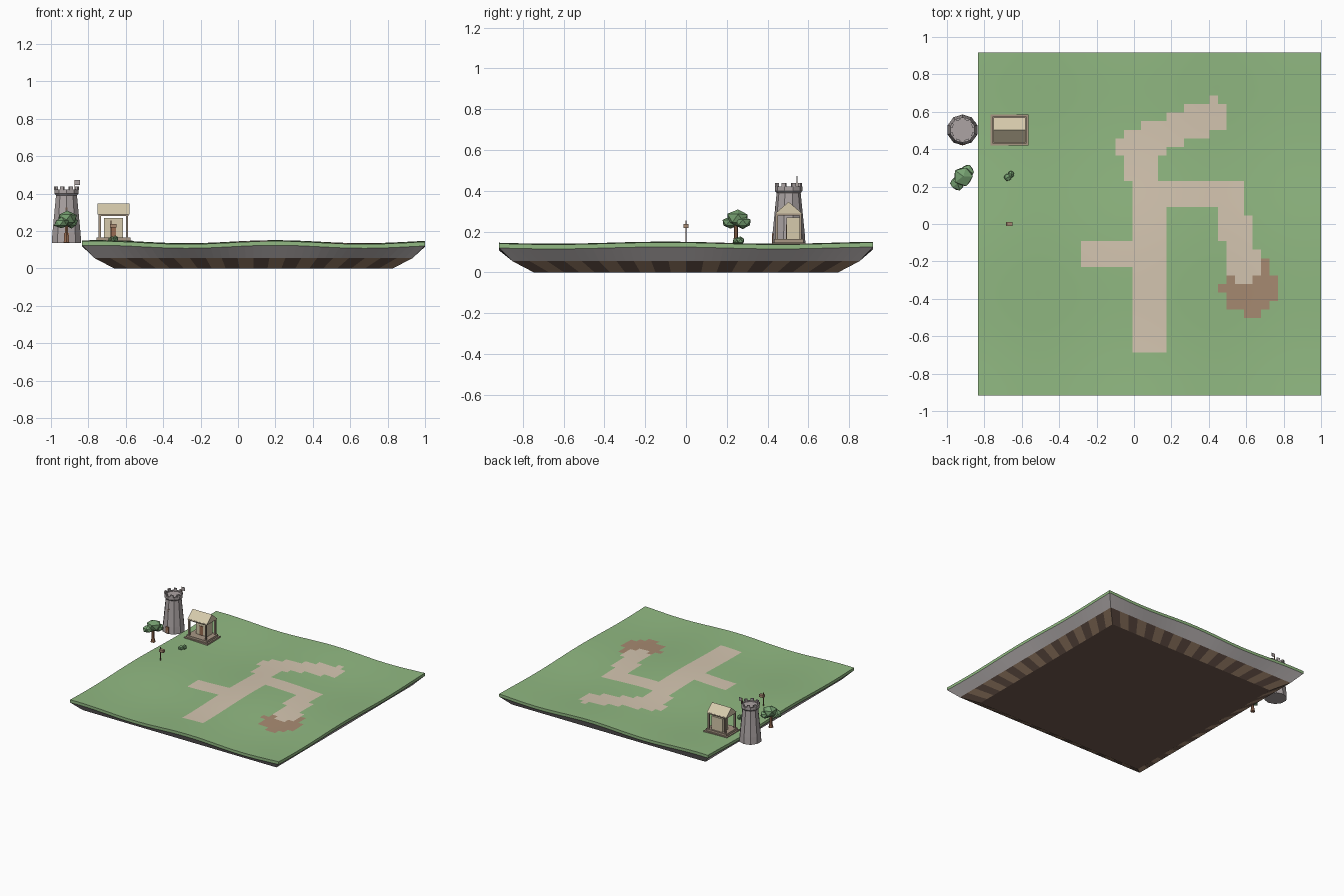
import bpy, bmesh, math, random
from mathutils import Vector

if "Cube" in bpy.data.objects:
    bpy.data.objects.remove(bpy.data.objects["Cube"])

random.seed(4)


def lin(c):
    c /= 255
    return c / 12.92 if c <= 0.04045 else ((c + 0.055) / 1.055) ** 2.4


def mat(name, r, g, b):
    m = bpy.data.materials.new(name)
    m.diffuse_color = (lin(r), lin(g), lin(b), 1)
    m.use_nodes = True
    m.node_tree.nodes["Principled BSDF"].inputs["Base Color"].default_value = m.diffuse_color
    return m


GRASS = mat("grass_green", 145, 185, 130)
PATH = mat("path_sand", 213, 198, 177)
DIRT = mat("dirt_brown", 168, 139, 114)
STONE = mat("tower_stone", 172, 164, 164)
SLAB = mat("slab_stone", 190, 184, 184)
EARTH = mat("dark_earth", 114, 92, 80)
PLASTER = mat("plaster_beige", 214, 202, 172)
WOOD = mat("wood_brown", 152, 108, 82)
LEAF = mat("leaf_green", 120, 163, 115)
TAUPE = mat("step_taupe", 168, 151, 132)


def finish(name, bm, mats, smooth=()):
    """Make the object; faces whose material index is in smooth are smoothed."""
    me = bpy.data.meshes.new(name)
    bmesh.ops.recalc_face_normals(bm, faces=bm.faces)
    bm.to_mesh(me)
    bm.free()
    for m in mats:
        me.materials.append(m)
    for p in me.polygons:
        p.use_smooth = p.material_index in smooth and p.normal.z > 0.7
    ob = bpy.data.objects.new(name, me)
    bpy.context.collection.objects.link(ob)
    return ob


def box(name, x0, x1, y0, y1, z0, z1, m):
    bm = bmesh.new()
    bmesh.ops.create_cube(bm, size=1)
    for v in bm.verts:
        v.co = Vector(((x0, x1)[v.co.x > 0], (y0, y1)[v.co.y > 0], (z0, z1)[v.co.z > 0]))
    return finish(name, bm, [m])


def lathe(name, cx, cy, profile, n, m):
    """Turned solid with n flat sides; profile is (radius, z) pairs."""
    bm = bmesh.new()
    rings = [[bm.verts.new((cx + r * math.cos(2 * math.pi * (i + .5) / n),
                            cy + r * math.sin(2 * math.pi * (i + .5) / n), z))
              for i in range(n)] for r, z in profile]
    for a, b in zip(rings, rings[1:]):
        for i in range(n):
            bm.faces.new((a[i], a[(i + 1) % n], b[(i + 1) % n], b[i]))
    bm.faces.new(rings[0])
    bm.faces.new(rings[-1])
    return finish(name, bm, [m])


def blobs(name, parts, m, jitter):
    """Clumps of low-poly foliage: (centre, radii) pairs."""
    bm = bmesh.new()
    for c, r in parts:
        res = bmesh.ops.create_icosphere(bm, subdivisions=1, radius=1)
        for v in res["verts"]:
            k = 1 + random.uniform(-jitter, jitter)
            v.co = Vector([c[i] + v.co[i] * r[i] * k for i in range(3)])
    return finish(name, bm, [m])


# Ground: gridded grass with path cells, stone rim and striped earth below
N, CX, H = 40, 0.083, 0.916
STEP = 2 * H / N
PATHS = [  # col0, col1, row0, row1 (ends not included)
    (18, 22, 5, 25), (12, 18, 15, 18), (22, 31, 22, 25), (28, 31, 21, 22),
    (28, 32, 18, 21), (29, 32, 17, 18), (29, 33, 14, 17), (30, 32, 13, 14),
    (17, 21, 25, 28), (16, 22, 28, 29), (16, 24, 29, 30), (17, 27, 30, 31),
    (19, 29, 31, 32), (22, 29, 32, 33), (24, 29, 33, 34), (27, 28, 34, 35)]


def cell_material(i, j):
    if any(a <= i < b and c <= j < d for a, b, c, d in PATHS):
        return 1
    x, y = (i + .5) * STEP - H + CX, (j + .5) * STEP - H
    if math.hypot(x - 0.625, y + 0.345) < 0.148 or (i, j) in ((28, 12), (33, 15)):
        return 2
    return 0


def height(x, y):
    return (0.138 + 0.008 * math.cos(2 * math.pi * (x - 0.2) / 0.95)
            + 0.005 * math.cos(2 * math.pi * (y + 0.1) / 1.1))


bm = bmesh.new()
grid = [[None] * (N + 1) for _ in range(N + 1)]
for i in range(N + 1):
    for j in range(N + 1):
        x, y = i * STEP - H + CX, j * STEP - H
        grid[i][j] = bm.verts.new((x, y, height(x, y)))
for i in range(N):
    for j in range(N):
        f = bm.faces.new((grid[i][j], grid[i + 1][j], grid[i + 1][j + 1], grid[i][j + 1]))
        f.material_index = cell_material(i, j)
rim = ([grid[i][0] for i in range(N)] + [grid[N][j] for j in range(N)]
       + [grid[i][N] for i in range(N, 0, -1)] + [grid[0][j] for j in range(N, 0, -1)])
prev = rim
for level, (half, z) in enumerate([(H, None), (0.850, 0.055), (0.745, 0.0)]):
    s = half / H
    ring = [bm.verts.new((CX + (v.co.x - CX) * s, v.co.y * s,
                          v.co.z - 0.022 if z is None else z)) for v in rim]
    for k in range(len(ring)):
        n = (k + 1) % len(ring)
        f = bm.faces.new((prev[k], ring[k], ring[n], prev[n]))
        f.material_index = (0, 3, (4, 2)[(k // 2) % 2])[level]
    prev = ring
bm.faces.new(prev).material_index = 4
finish("ground", bm, [GRASS, PATH, DIRT, SLAB, EARTH], smooth=(0, 1, 2))

# Tower: tapered body, flared crown, merlons, door, window and flag
TX, TY = -0.917, 0.503
lathe("tower_body", TX, TY, [(0.083, 0.135), (0.079, 0.19), (0.059, 0.39),
                             (0.068, 0.40), (0.068, 0.422), (0.056, 0.422), (0.056, 0.415)], 10, STONE)
for k in range(8):
    a = 2 * math.pi * (k + .5) / 8
    ob = box("tower_merlon", -0.006, 0.006, -0.011, 0.011, 0, 0.018, STONE)
    ob.location = (TX + 0.061 * math.cos(a), TY + 0.061 * math.sin(a), 0.42)
    ob.rotation_euler.z = a
box("tower_door", TX - 0.013, TX + 0.013, TY - 0.081, TY - 0.06, 0.137, 0.19, WOOD)
box("tower_window", TX - 0.006, TX + 0.006, TY - 0.066, TY - 0.05, 0.30, 0.325, EARTH)
box("tower_flag_pole", -0.875, -0.871, 0.542, 0.546, 0.41, 0.472, WOOD)
box("tower_flag", -0.873, -0.846, 0.542, 0.546, 0.446, 0.472, STONE)

# Shrine house: two steps, walled room, four posts and gable roof
HX, HY = -0.666, 0.503
box("house_lower_step", HX - .102, HX + .102, HY - .082, HY + .082, 0.125, 0.148, TAUPE)
box("house_upper_step", HX - .09, HX + .09, HY - .072, HY + .072, 0.148, 0.164, TAUPE)
box("house_room", HX - .05, HX + .05, HY - .01, HY + .06, 0.164, 0.27, PLASTER)
box("house_door", HX - .015, HX + .015, HY - .014, HY - .008, 0.164, 0.235, WOOD)
for sx in (-1, 1):
    for sy in (-1, 1):
        px, py = HX + sx * 0.073, HY + sy * 0.058
        box("house_post", px - .006, px + .006, py - .006, py + .006, 0.164, 0.285, TAUPE)
box("house_beam", HX - .08, HX + .08, HY - .063, HY + .063, 0.28, 0.292, TAUPE)
bm = bmesh.new()
ends = [[bm.verts.new((HX + sx * 0.085, HY + y, z)) for y, z in
         ((-.066, .289), (.066, .289), (0, .346))] for sx in (-1, 1)]
for tri in ends:
    bm.faces.new(tri)
for k in range(3):
    n = (k + 1) % 3
    bm.faces.new((ends[0][k], ends[0][n], ends[1][n], ends[1][k]))
finish("house_roof", bm, [PLASTER])

# Tree and bush
lathe("tree_trunk", -0.917, 0.245, [(0.018, 0.138), (0.011, 0.17), (0.010, 0.24)], 6, WOOD)
blobs("tree_crown", [((-0.913, 0.255, 0.265), (.057, .057, .046)),
                     ((-0.943, 0.217, 0.243), (.042, .042, .030)),
                     ((-0.890, 0.278, 0.245), (.038, .042, .030))], LEAF, 0.1)
blobs("bush", [((-0.675, 0.25, 0.155), (.022, .021, .019)),
               ((-0.657, 0.267, 0.157), (.018, .020, .021))], LEAF, 0.1)

# Marker post with small board
box("marker_post", -0.682, -0.677, -0.0025, 0.0025, 0.14, 0.255, WOOD)
box("marker_board", -0.685, -0.649, -0.012, 0.012, 0.218, 0.238, DIRT)
